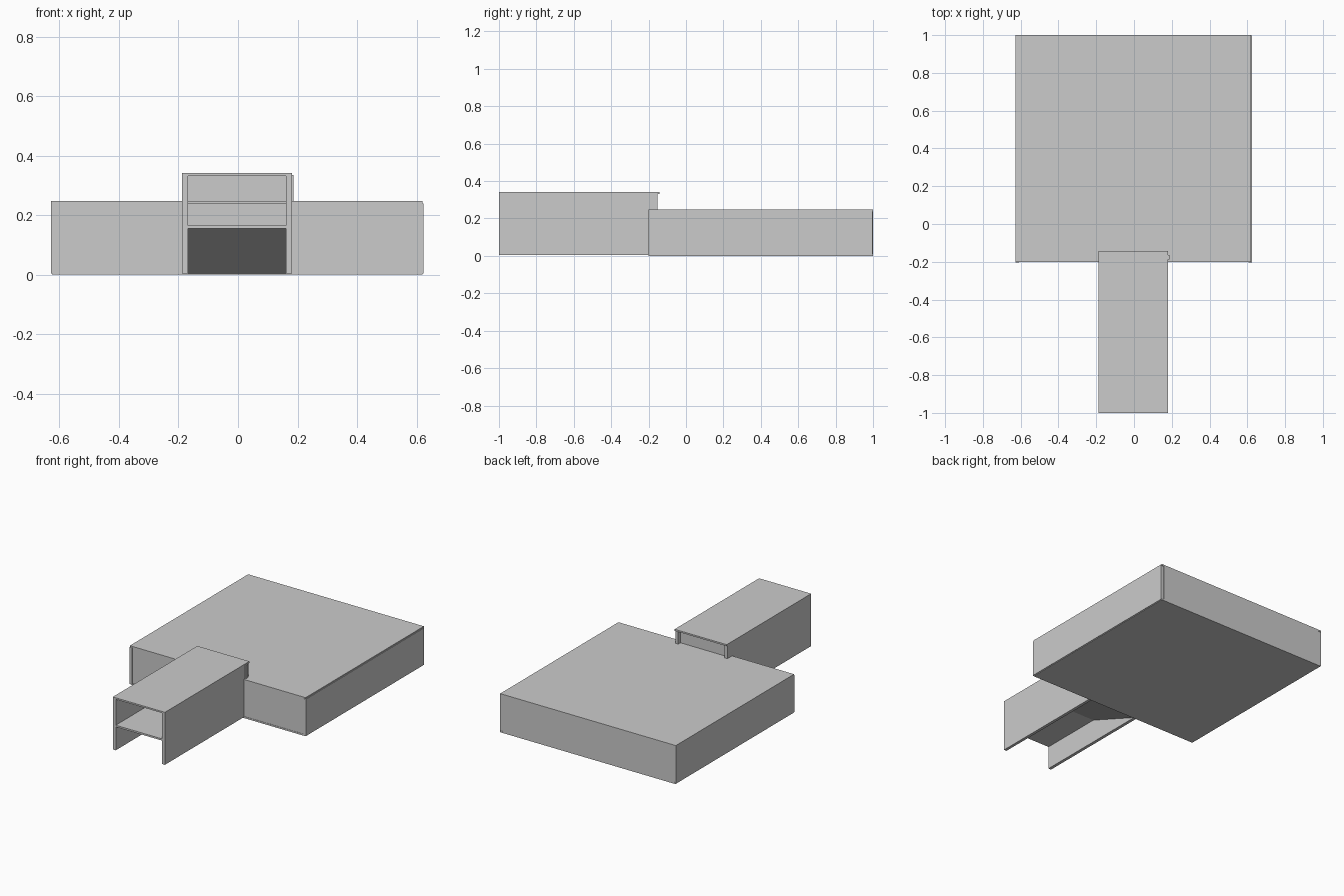
import bpy
import bmesh

if "Cube" in bpy.data.objects:
    bpy.data.objects.remove(bpy.data.objects["Cube"])


def box(name, x, y, z):
    """Box from (min, max) ranges on each axis."""
    bm = bmesh.new()
    bmesh.ops.create_cube(bm, size=1)
    for v in bm.verts:
        v.co = [r[0] if c < 0 else r[1] for c, r in zip(v.co, (x, y, z))]
    return finish(name, bm)


def extrude_x(name, profile, x0, x1):
    """Extrude a (y, z) profile along x."""
    bm = bmesh.new()
    face = bm.faces.new([bm.verts.new((x0, y, z)) for y, z in profile])
    out = bmesh.ops.extrude_face_region(bm, geom=[face])
    new = [g for g in out["geom"] if isinstance(g, bmesh.types.BMVert)]
    bmesh.ops.translate(bm, vec=(x1 - x0, 0, 0), verts=new)
    return finish(name, bm)


def finish(name, bm):
    bmesh.ops.recalc_face_normals(bm, faces=bm.faces)
    mesh = bpy.data.meshes.new(name)
    bm.to_mesh(mesh)
    bm.free()
    ob = bpy.data.objects.new(name, mesh)
    bpy.context.collection.objects.link(ob)
    return ob


# Main chamber: floor, roof and walls
box("chamber_floor", (-0.625, 0.62), (-0.2, 1.0), (0.0, 0.01))
box("chamber_roof", (-0.628, 0.62), (-0.2, 1.0), (0.238, 0.248))
for side, x in (("left", (-0.628, -0.61)), ("right", (0.605, 0.624))):
    box(f"chamber_{side}_wall", x, (-0.203, 0.998), (0.004, 0.24))
box("chamber_back_wall", (-0.61, 0.605), (0.98, 1.0), (0.005, 0.24))

# Front wall halves either side of the doorway
for side, x in (("left", (-0.61, -0.185)), ("right", (0.175, 0.605))):
    box(f"chamber_front_{side}", x, (-0.198, -0.18), (0.005, 0.24))

# Entrance passage: walls step up over the chamber roof
wall = [(-1.0, 0.005), (-0.2, 0.005), (-0.2, 0.248),
        (-0.152, 0.248), (-0.152, 0.335), (-1.0, 0.335)]
for side, x in (("left", (-0.188, -0.168)), ("right", (0.162, 0.181))):
    extrude_x(f"passage_{side}_wall", wall, *x)
box("passage_roof", (-0.189, 0.181), (-1.0, -0.143), (0.332, 0.342))

# Panel closing the passage above the chamber roof, and its side tab
box("passage_end_panel", (-0.168, 0.162), (-0.19, -0.175), (0.24, 0.332))
box("passage_side_tab", (0.175, 0.187), (-0.188, -0.165), (0.248, 0.335))

# Passage floor: level, then ramping down to the doorway
ramp = [(-1.0, 0.155), (-0.58, 0.155), (-0.2, 0.005),
        (-0.18, 0.012), (-0.575, 0.166), (-1.0, 0.166)]
extrude_x("passage_ramp", ramp, -0.168, 0.162)
